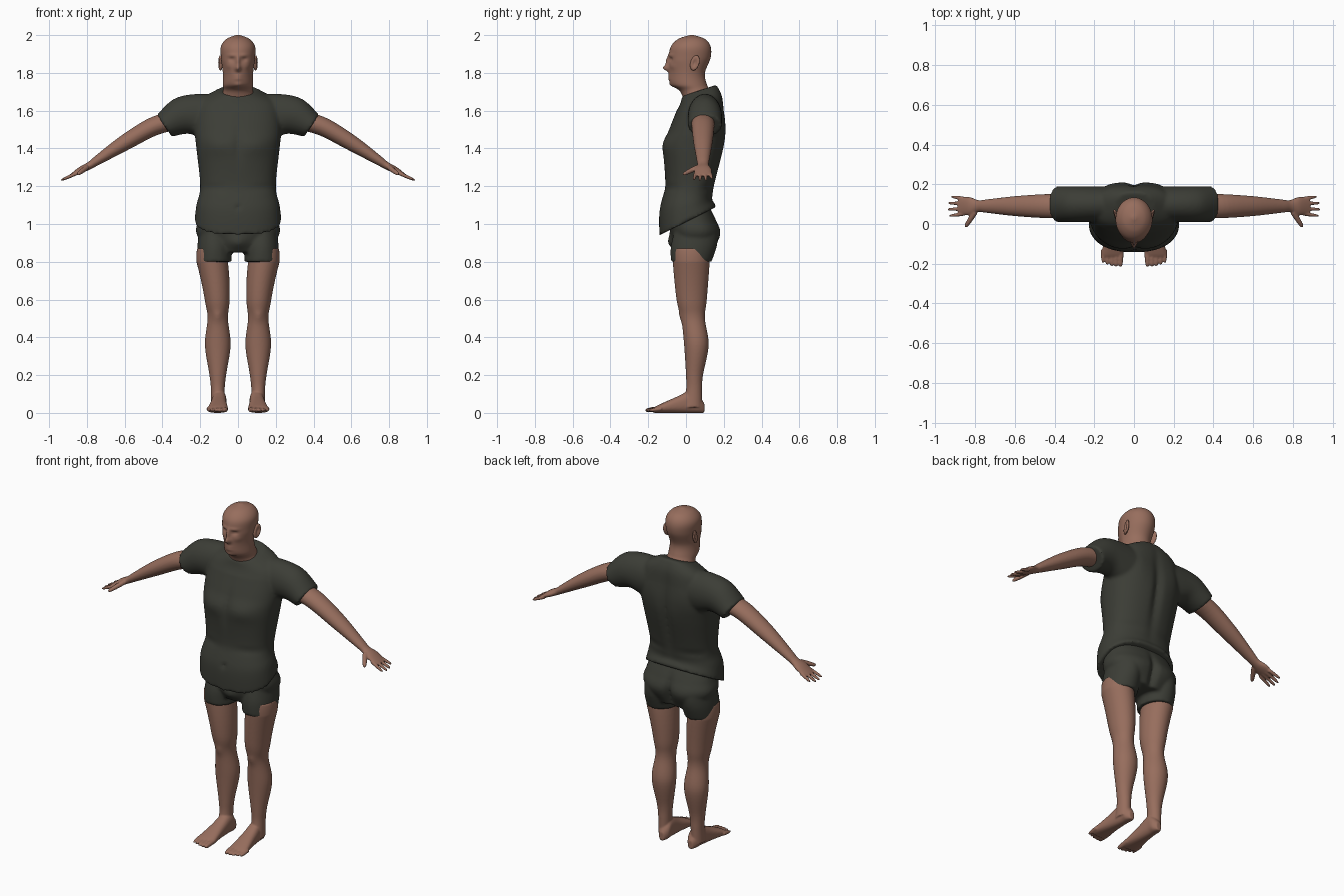
import bpy, bmesh, math
from mathutils import Vector

cube = bpy.data.objects.get("Cube")
if cube:
    bpy.data.objects.remove(cube)


def material(name, red, green, blue):
    colour = (red, green, blue, 1)
    mat = bpy.data.materials.new(name)
    mat.use_nodes = True
    mat.diffuse_color = colour
    bsdf = next(node for node in mat.node_tree.nodes if node.type == 'BSDF_PRINCIPLED')
    bsdf.inputs["Base Color"].default_value = colour
    bsdf.inputs["Roughness"].default_value = .8
    return mat


skin = material("skin", .31, .155, .11)
cloth = material("dark_green_cloth", .045, .047, .037)


def clamp(value):
    return min(max(value, 0), 1)


def spline(before, start, end, after, f):
    """Smooth step from start to end, easing with the neighbouring rings."""
    leave, arrive = (end - before) / 2, (after - start) / 2
    ease = f * f * (3 - 2 * f)
    return start + (end - start) * ease + f * (1 - f) * (leave * (1 - f) - arrive * f)


def loft(bm, rings, segments=48, steps=6, power=2):
    """Skin rounded rings; each ring is a centre and two half axes."""
    rings = [[Vector(part) for part in ring] for ring in rings]
    loops = []
    for k in range((len(rings) - 1) * steps + 1):
        i = min(k // steps, len(rings) - 2)
        near = (rings[max(i - 1, 0)], rings[i], rings[i + 1], rings[min(i + 2, len(rings) - 1)])
        centre, u, v = (spline(*parts, k / steps - i) for parts in zip(*near))
        loop = []
        for s in range(segments):
            angle = math.tau * s / segments
            across, along = math.cos(angle), math.sin(angle)
            loop.append(bm.verts.new(
                centre + u * math.copysign(abs(across) ** (2 / power), across)
                + v * math.copysign(abs(along) ** (2 / power), along)))
        loops.append(loop)
    for low, high in zip(loops, loops[1:]):
        for s in range(segments):
            bm.faces.new((low[s - 1], low[s], high[s], high[s - 1]))
    bm.faces.new(loops[0])
    bm.faces.new(loops[-1])


def column(bm, rows, middle=0, **options):
    """Upright loft from rows of height, half width, front and back."""
    loft(bm, [((middle, (front + back) / 2, z), (width, 0, 0), (0, (back - front) / 2, 0))
              for z, width, front, back in rows], **options)


def digit(bm, start, end, radius):
    """Finger or toe with a rounded tip."""
    start, end = Vector(start), Vector(end)
    ahead = (end - start).normalized()
    u = ahead.cross(Vector((0, 0, 1))).normalized()
    v = u.cross(ahead)
    rings = []
    for k in range(7):
        turn = math.pi / 2 * k / 6.2
        size = radius * math.cos(turn) ** .5
        rings.append((start.lerp(end, math.sin(turn)), u * size, v * size))
    loft(bm, rings, segments=16, steps=2)


def sculpt(bm, side, middle, *bumps):
    """Raise or press the front (-1) or back (+1) with soft mirrored bumps."""
    for vert in bm.verts:
        x, y, z = vert.co
        weight = clamp((y - middle) * side / .03)
        for at_x, at_z, wide, tall, height in bumps:
            fall = ((abs(x) - at_x) / wide) ** 2 + ((z - at_z) / tall) ** 2
            vert.co.y += side * weight * height * math.exp(-fall)


def finish(bm, name, mat, voxel=0, side=1):
    """Turn the mesh into a smooth object, fusing overlapping pieces if asked."""
    for vert in bm.verts:
        vert.co.x *= side
    bmesh.ops.recalc_face_normals(bm, faces=bm.faces)
    for face in bm.faces:
        face.smooth = True
    mesh = bpy.data.meshes.new(name)
    bm.to_mesh(mesh)
    bm.free()
    mesh.materials.append(mat)
    obj = bpy.data.objects.new(name, mesh)
    bpy.context.collection.objects.link(obj)
    if voxel:
        fuse = obj.modifiers.new("fuse", 'REMESH')
        fuse.mode = 'VOXEL'
        fuse.voxel_size = voxel
        fuse.use_smooth_shade = True
        soften = obj.modifiers.new("soften", 'SMOOTH')
        soften.factor = .5
        soften.iterations = 3


# Head and neck in one piece
bm = bmesh.new()
column(bm, ((1.62, .11, 0, .16), (1.7, .08, -.03, .13), (1.74, .08, -.08, .11),
            (1.8, .08, -.09, .1), (1.88, .09, -.09, .13), (1.94, .09, -.08, .13),
            (1.98, .06, -.04, .1), (2, .01, .02, .04)), segments=96, steps=9)
for vert in bm.verts:  # narrow the jaw towards the chin
    x, y, z = vert.co
    vert.co.x *= 1 + 2 * min(y, 0) * math.sin(math.pi * clamp((z - 1.7) / .16))
nose_bridge = (0, 1.86, .01, .03, .016)
nose_tip = (0, 1.825, .015, .015, .028)
brow = (.03, 1.893, .025, .008, .006)
eye_socket = (.033, 1.871, .016, .01, -.011)
cheek = (.05, 1.835, .02, .014, .005)
lips = (0, 1.775, .022, .014, .007)
mouth = (0, 1.775, .025, .003, -.008)
chin = (0, 1.735, .022, .014, .007)
sculpt(bm, -1, -.03, nose_bridge, nose_tip, brow, eye_socket, cheek, lips, mouth, chin)
finish(bm, "head", skin)

# Shirt: trunk and two sleeves fused into one surface
bm = bmesh.new()
column(bm, ((1.01, .23, -.14, .16), (1.1, .22, -.14, .14), (1.2, .2, -.11, .15),
            (1.4, .22, -.12, .2), (1.5, .23, -.09, .21), (1.6, .22, -.05, .2),
            (1.66, .19, -.03, .19), (1.71, .1, -.02, .16)), segments=96, steps=8, power=2.3)
for vert in bm.verts:  # slanted hem and collar
    x, y, z = vert.co
    vert.co.z += y * clamp((1.15 - z) / .12) / 2 + (y - .08) * clamp((z - 1.6) / .1) / 3
chest = (.1, 1.42, .08, .05, .012)
breastbone = (0, 1.42, .02, .1, -.01)
navel = (0, 1.085, .01, .01, -.016)
waist_fold = (.14, 1.19, .08, .012, -.008)
sculpt(bm, -1, 0, chest, breastbone, navel, waist_fold)
spine = (0, 1.42, .025, .2, -.02)
shoulder_blade = (.12, 1.56, .06, .1, .008)
sculpt(bm, 1, .06, spine, shoulder_blade, waist_fold)
for side in (-1, 1):
    loft(bm, [((side * x, .1, z), (0, .09, 0),
               (side * radius * math.sin(lean), 0, radius * math.cos(lean)))
              for x, z, radius, lean in ((.08, 1.56, .12, 0), (.2, 1.57, .12, .15),
                                         (.3, 1.57, .1, .4), (.39, 1.52, .07, .6))])
finish(bm, "shirt", cloth, voxel=.01)

# Shorts: hips and two short legs
bm = bmesh.new()
column(bm, ((1.1, .19, -.09, .12), (1.02, .21, -.09, .16), (.95, .22, -.08, .18),
            (.85, .16, -.05, .14)), segments=96, steps=9, power=2.4)
for side in (-1, 1):
    column(bm, ((.97, .08, -.06, .16), (.88, .09, -.08, .16), (.8, .09, -.08, .135)), side * .125)
sculpt(bm, -1, -.02, (0, .9, .05, .04, .03))
cleft = (0, .93, .02, .09, -.03)
buttock = (.1, .93, .06, .05, .008)
sculpt(bm, 1, .06, cleft, buttock)
finish(bm, "shorts", cloth, voxel=.009)

for label, side in (("left", 1), ("right", -1)):
    # Arm, palm and fingers
    bm = bmesh.new()
    loft(bm, [((x, .09, z), (0, width, 0), (thick / 2, 0, thick * .86))
              for x, z, width, thick in ((.33, 1.55, .06, .055), (.45, 1.515, .06, .05),
                                         (.6, 1.43, .05, .042), (.74, 1.34, .034, .026),
                                         (.785, 1.31, .03, .02), (.83, 1.287, .046, .018),
                                         (.885, 1.256, .04, .008))])
    for i in range(4):
        spread = .037 - .025 * i
        reach = .94 - .006 * (i - 1.8) ** 2
        digit(bm, (.85, .09 + spread, 1.27), (reach, .09 + spread * 1.3, 1.7 - reach / 2), .01)
    digit(bm, (.8, .06, 1.3), (.85, -.016, 1.262), .014)
    finish(bm, label + "_arm", skin, .005, side)

    # Leg, leaning slightly inwards towards the ankle
    bm = bmesh.new()
    column(bm, ((.87, .08, -.07, .12), (.8, .083, -.07, .125), (.6, .066, -.05, .11),
                (.5, .054, -.025, .1), (.36, .068, -.01, .12), (.2, .044, 0, .09),
                (.12, .036, 0, .085), (.03, .036, -.02, .085)), .1, steps=8)
    for vert in bm.verts:
        vert.co.x += .03 * clamp((vert.co.z - .5) / .3) ** 2 + .007
    sculpt(bm, -1, 0, (.11, .51, .03, .03, .008))
    # Foot and toes
    loft(bm, [((.1 - y / 20, y, height / 2), (width, 0, 0), (0, 0, height / 2))
              for y, width, height in ((.097, .015, .05), (.07, .034, .09), (.03, .037, .12),
                                       (-.05, .043, .085), (-.15, .055, .04), (-.17, .05, .025))],
         power=2.4)
    for i in range(5):
        x = .068 + .022 * i
        digit(bm, (x, -.13, .022), (x, .002 * i * (i - 1) / 1.3 - .215, .013), .0155 - .0012 * i)
    finish(bm, label + "_leg", skin, .005, side)

    # Ear: a flattened shell with a pressed-in bowl
    bm = bmesh.new()
    bmesh.ops.create_uvsphere(bm, u_segments=32, v_segments=24, radius=1)
    for vert in bm.verts:
        x, y, z = vert.co
        bowl = clamp(x) * math.exp(-4 * y * y - 3 * z * z)
        vert.co = (.093 + (x - bowl + y / 2) * .012, .047 + y * .024 + z * .008, 1.853 + z * .04)
    finish(bm, label + "_ear", skin, side=side)
